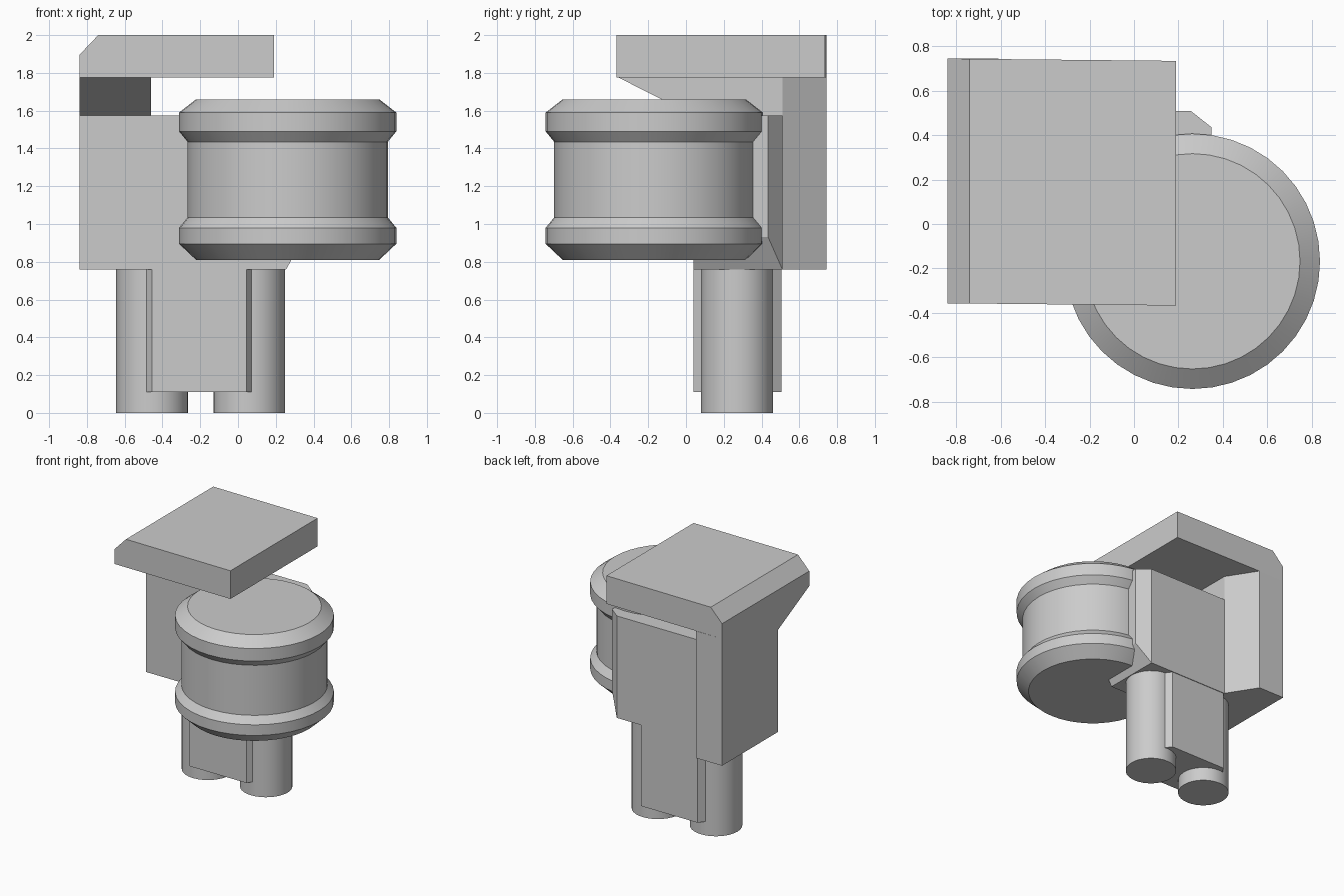
import bpy, bmesh, math
from mathutils import Vector

cube = bpy.data.objects.get("Cube")
if cube:
    bpy.data.objects.remove(cube, do_unlink=True)

grey = bpy.data.materials.new("plain grey")
grey.use_nodes = True
COLOUR = (0.6, 0.6, 0.6, 1)
grey.diffuse_color = COLOUR
grey.node_tree.nodes["Principled BSDF"].inputs["Base Color"].default_value = COLOUR


def finish(bm, name):
    bmesh.ops.recalc_face_normals(bm, faces=bm.faces)
    mesh = bpy.data.meshes.new(name)
    bm.to_mesh(mesh)
    bm.free()
    mesh.materials.append(grey)
    obj = bpy.data.objects.new(name, mesh)
    bpy.context.collection.objects.link(obj)
    return obj


def prism(profile, axis, lo, hi):
    """Extrude a 2D profile along x, y or z from lo to hi."""
    bm = bmesh.new()
    place = {"x": lambda a, b: (lo, a, b),
             "y": lambda a, b: (a, lo, b),
             "z": lambda a, b: (a, b, lo)}[axis]
    face = bm.faces.new([bm.verts.new(place(a, b)) for a, b in profile])
    out = bmesh.ops.extrude_face_region(bm, geom=[face])
    step = Vector([(hi - lo) * (axis == k) for k in "xyz"])
    bmesh.ops.translate(bm, vec=step,
                        verts=[g for g in out["geom"] if isinstance(g, bmesh.types.BMVert)])
    return bm


def turned(name, profile, x, y, sides):
    """Solid of revolution from (radius, height) points, bottom to top."""
    bm = bmesh.new()
    rings = []
    for r, z in profile:
        rings.append([bm.verts.new((x + r * math.cos(math.tau * i / sides),
                                    y + r * math.sin(math.tau * i / sides), z))
                      for i in range(sides)])
    for low, high in zip(rings, rings[1:]):
        for i in range(sides):
            j = (i + 1) % sides
            bm.faces.new((low[i], low[j], high[j], high[i]))
    bm.faces.new(rings[0])
    bm.faces.new(rings[-1])
    obj = finish(bm, name)
    bpy.ops.object.select_all(action="DESELECT")
    obj.select_set(True)
    bpy.context.view_layer.objects.active = obj
    bpy.ops.object.shade_smooth_by_angle(angle=math.radians(25))
    return obj


LEFT, INNER, FRONT, BACK = -0.84, -0.46, 0.04, 0.51
BASE, SHOULDER, UNDER, TOP = 0.76, 1.575, 1.775, 2.0

# Top slab with one bevelled edge, very slightly skewed
slab = prism([(LEFT, UNDER), (0.19, UNDER), (0.19, TOP), (-0.74, TOP), (LEFT, 1.895)],
             "y", -0.357, 0.745)
for v in slab.verts:
    v.co.y -= 0.01 * (v.co.x - LEFT)
finish(slab, "top_slab")

# Column carrying the slab, with its inner back corner cut off
finish(prism([(LEFT, FRONT), (INNER, FRONT), (INNER, BACK), (-0.61, 0.745), (LEFT, 0.745)],
             "z", BASE, UNDER), "column")

# Sloping bracket under the slab
finish(prism([(FRONT, SHOULDER), (FRONT, UNDER), (-0.357, UNDER)], "x", LEFT, INNER),
       "slab_bracket")

# Body behind the drum, cut away at its lower outer edge
body = prism([(INNER, FRONT), (0.35, FRONT), (0.35, 0.435), (0.255, BACK), (INNER, BACK)],
             "z", BASE, SHOULDER)
cut = bmesh.ops.bisect_plane(body, geom=body.verts[:] + body.edges[:] + body.faces[:],
                             dist=0.0001, plane_co=(0.255, 0, BASE),
                             plane_no=(0.17, 0, -0.095), clear_outer=True)
bmesh.ops.holes_fill(body, edges=[e for e in body.edges if e.is_boundary])
finish(body, "body")

# Block between the legs, with chamfered upright edges
finish(prism([(-0.455, FRONT), (0.045, FRONT), (0.085, 0.1), (0.085, 0.45),
              (0.045, 0.505), (-0.455, 0.505), (-0.495, 0.45), (-0.495, 0.1)],
             "z", 0.11, BASE), "leg_block")

# Round legs
for name, x in (("right_leg", -0.455), ("left_leg", 0.06)):
    turned(name, [(0.19, 0), (0.19, BASE)], x, 0.27, 32)

# Drum with a bevelled rim at each end
turned("drum", [(0.485, 0.81), (0.575, 0.895), (0.575, 0.98), (0.53, 1.035),
                (0.53, 1.435), (0.575, 1.49), (0.575, 1.59), (0.485, 1.66)],
       0.263, -0.168, 40)
